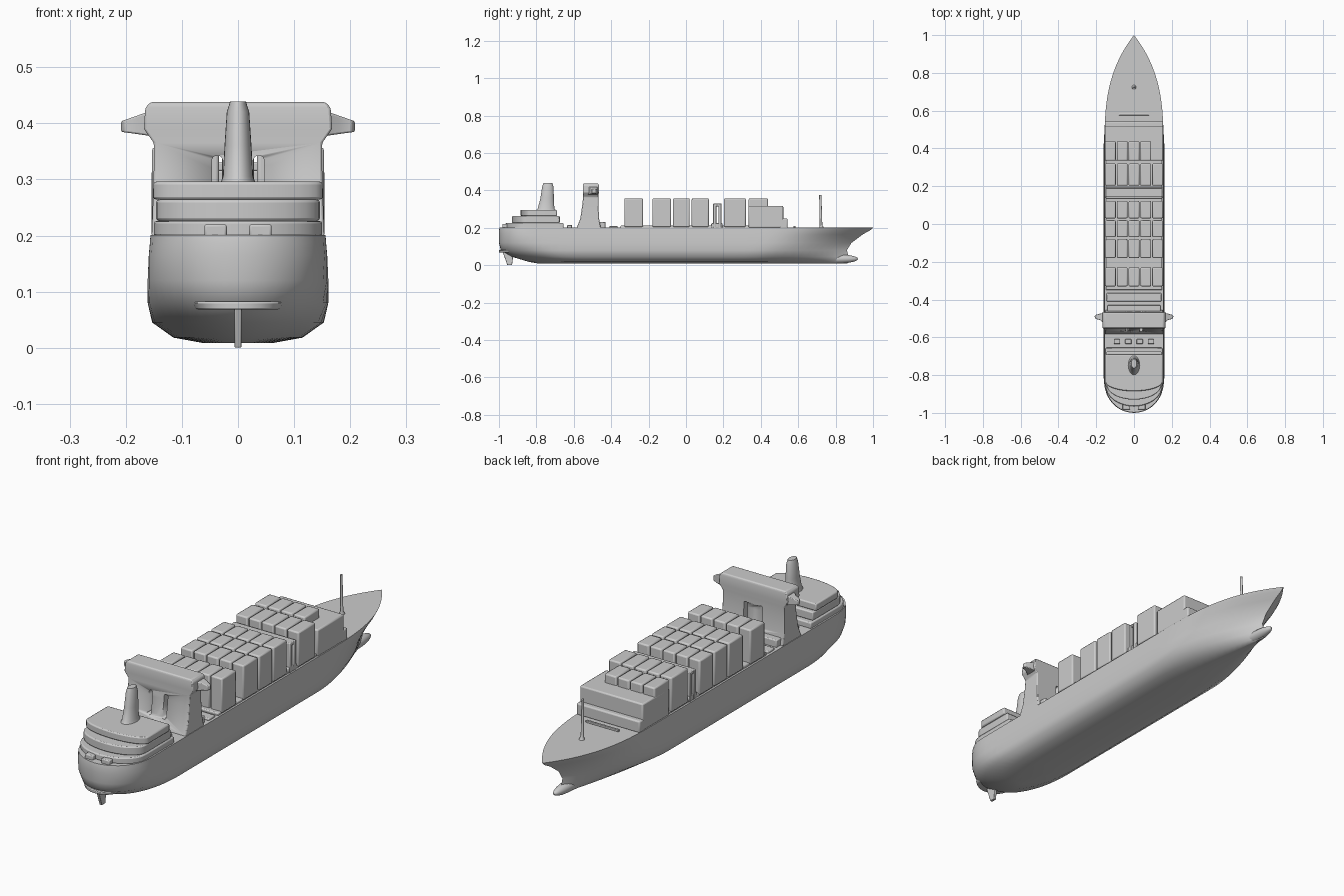
import bpy, bmesh
from math import cos, pi, sqrt

if "Cube" in bpy.data.objects:
    bpy.data.objects.remove(bpy.data.objects["Cube"])


def finish(name, bm, bevel=0.0, angle=0.6):
    bmesh.ops.recalc_face_normals(bm, faces=bm.faces[:])
    me = bpy.data.meshes.new(name)
    bm.to_mesh(me)
    bm.free()
    ob = bpy.data.objects.new(name, me)
    bpy.context.collection.objects.link(ob)
    if bevel:
        m = ob.modifiers.new("bevel", 'BEVEL')
        m.width, m.segments, m.limit_method = bevel, 2, 'ANGLE'
    bpy.ops.object.select_all(action='DESELECT')
    ob.select_set(True)
    bpy.context.view_layer.objects.active = ob
    bpy.ops.object.shade_smooth_by_angle(angle=angle)
    return ob


def loft(name, rings, bevel=0.0, angle=0.6):
    """Skin a list of equal-length rings and cap both ends."""
    bm = bmesh.new()
    vs = [[bm.verts.new(p) for p in r] for r in rings]
    n = len(vs[0])
    for a, b in zip(vs, vs[1:]):
        for i in range(n):
            j = (i + 1) % n
            bm.faces.new((a[i], a[j], b[j], b[i]))
    bm.faces.new(vs[0])
    bm.faces.new(vs[-1])
    return finish(name, bm, bevel, angle)


def rect(x0, x1, y0, y1, z):
    return [(x0, y0, z), (x1, y0, z), (x1, y1, z), (x0, y1, z)]


def box(name, x0, x1, y0, y1, z0, z1, bevel=0.004):
    return loft(name, [rect(x0, x1, y0, y1, z0), rect(x0, x1, y0, y1, z1)], bevel)


def ellipse(cx, cy, rx, ry, z, n=24):
    from math import sin
    return [(cx + rx * cos(2 * pi * i / n), cy + ry * sin(2 * pi * i / n), z) for i in range(n)]


def waterline(z, w, ys, y0s, yb, y0b, p, n=48):
    """Closed hull outline at one height: elliptic stern, pointed bow."""
    side = []
    for i in range(n + 1):
        y = ys + (yb - ys) * (0.5 - 0.5 * cos(pi * i / n))
        h = w
        if y < y0s:
            h = w * sqrt(max(0, 1 - ((y0s - y) / (y0s - ys)) ** 2.2))
        elif y > y0b:
            h = w * (1 - ((y - y0b) / (yb - y0b)) ** p)
        side.append((max(h, 0), y))
    side[0], side[-1] = (0, ys), (0, yb)
    return [(h, y, z) for h, y in side] + [(-h, y, z) for h, y in side[-2:0:-1]]


# Hull: waterlines from keel to deck
hull_levels = [
    (.008, .06, -.78, -.40, .86, .20, 1.5),
    (.018, .115, -.84, -.50, .875, .30, 1.5),
    (.045, .153, -.93, -.62, .87, .35, 1.6),
    (.080, .161, -.99, -.74, .86, .40, 1.8),
    (.120, .161, -1.0, -.80, .885, .40, 2.0),
    (.165, .159, -1.0, -.82, .945, .40, 2.4),
    (.187, .157, -1.0, -.82, .985, .40, 2.8),
    (.201, .156, -.997, -.82, 1.0, .40, 3.0)]
loft("hull", [waterline(*l) for l in hull_levels], angle=0.8)

# Bulbous bow
bm = bmesh.new()
bmesh.ops.create_uvsphere(bm, u_segments=24, v_segments=14, radius=1)
for v in bm.verts:
    v.co = (v.co.x * .026, .81 + v.co.y * .11, .034 + v.co.z * .024)
finish("bulb", bm)

# Rudder and stern ledge
loft("rudder", [rect(-.006, .006, -.955, -.93, 0), rect(-.006, .006, -.985, -.92, .085)], .002)
loft("stern_ledge", [ellipse(0, -.94, .075, .06, .068), ellipse(0, -.94, .085, .06, .082)], .003)

# Hatch covers and low deck pieces
box("hatch_base", -.148, .148, -.35, .50, .198, .212)
box("aft_hatch", -.145, .145, -.41, -.365, .198, .21)
box("bridge_step", -.14, .14, -.475, -.43, .198, .232)

# Container stacks: rows along the ship, five columns across
rows = [(-.33, -.23, 5), (-.18, -.08, 5), (-.07, .02, 5), (.03, .122, 5),
        (.203, .32, 5), (.335, .438, 4)]
for r, (y0, y1, count) in enumerate(rows):
    for c in range(count):
        x = (c - 2) * .0625
        box(f"container_{r}_{c}", x - .0285, x + .0285, y0, y1, .205, .357, .006)

# Cell-guide frame between the stacks
box("frame_hatch", -.15, .15, .135, .195, .2, .225)
for y in (.145, .173):
    for s in (-1, 1):
        box("frame_post", s * .135 - .016, s * .135 + .016, y, y + .017, .2, .33, .003)
box("frame_beam", -.15, .15, .145, .19, .315, .33, .003)

# Forward block with a lower front step
box("forward_block", -.154, .154, .335, .52, .2, .318, .006)
box("forward_step", -.154, .154, .50, .543, .198, .25, .006)
box("breakwater", -.08, .08, .575, .585, .2, .21, .002)

# Foremast
loft("foremast", [ellipse(0, .725, .012, .012, .2, 12), ellipse(0, .722, .006, .007, .215, 12),
                  ellipse(0, .718, .005, .006, .375, 12)])

# Bridge tower with two narrow openings
tower = loft("bridge_tower", [
    rect(-.154, .154, -.585, -.455, .198), rect(-.152, .152, -.565, -.465, .25),
    rect(-.15, .15, -.555, -.468, .32), rect(-.15, .15, -.55, -.468, .365),
    rect(-.168, .168, -.552, -.466, .39), rect(-.165, .165, -.552, -.466, .428),
    rect(-.155, .155, -.548, -.47, .438)], .004)
for s in (-1, 1):
    cut = box("opening_cutter", s * .037 - .009, s * .037 + .009, -.65, -.4, .24, .342, 0.006)
    cut.hide_render = True
    cut.hide_viewport = True
    m = tower.modifiers.new("opening", 'BOOLEAN')
    m.operation, m.object, m.solver = 'DIFFERENCE', cut, 'EXACT'

# Bridge wings
for s in (-1, 1):
    plan = [(.14, -.54), (.14, -.468), (.18, -.474), (.205, -.482), (.209, -.49),
            (.203, -.503), (.18, -.508)]
    loft("bridge_wing", [[(s * x, y, z0 + k * (.21 - x)) for x, y in plan]
                         for z0, k in ((.385, -.14), (.403, .35))], .003)

# Aft deckhouse in rounded tiers
for i, (z0, z1, w, ys, yf) in enumerate([(.198, .226, .150, -.965, -.655),
                                         (.226, .264, .146, -.93, -.675),
                                         (.264, .296, .151, -.885, -.69)]):
    cy = ys + .11 - .03 * i
    arc = [(-w * cos(pi * k / 16), cy - (cy - ys) * sqrt(max(0, 1 - cos(pi * k / 16) ** 2)))
           for k in range(17)]
    plan = arc + [(w, yf), (-w, yf)]
    loft(f"deckhouse_tier_{i}", [[(x, y, z) for x, y in plan] for z in (z0, z1)], .005)

# Funnel
loft("funnel", [ellipse(0, -.748, .033, .055, .29), ellipse(0, -.748, .027, .044, .305),
                ellipse(0, -.742, .024, .036, .36), ellipse(0, -.739, .020, .030, .42),
                ellipse(0, -.739, .014, .024, .439)])

# Vents between bridge and deckhouse, stern winches
for x in (-.09, -.03, .03, .09):
    box("deck_vent", x - .017, x + .017, -.635, -.61, .198, .215, .003)
for x in (-.04, .04):
    box("stern_winch", x - .02, x + .02, -.982, -.955, .198, .22, .004)
